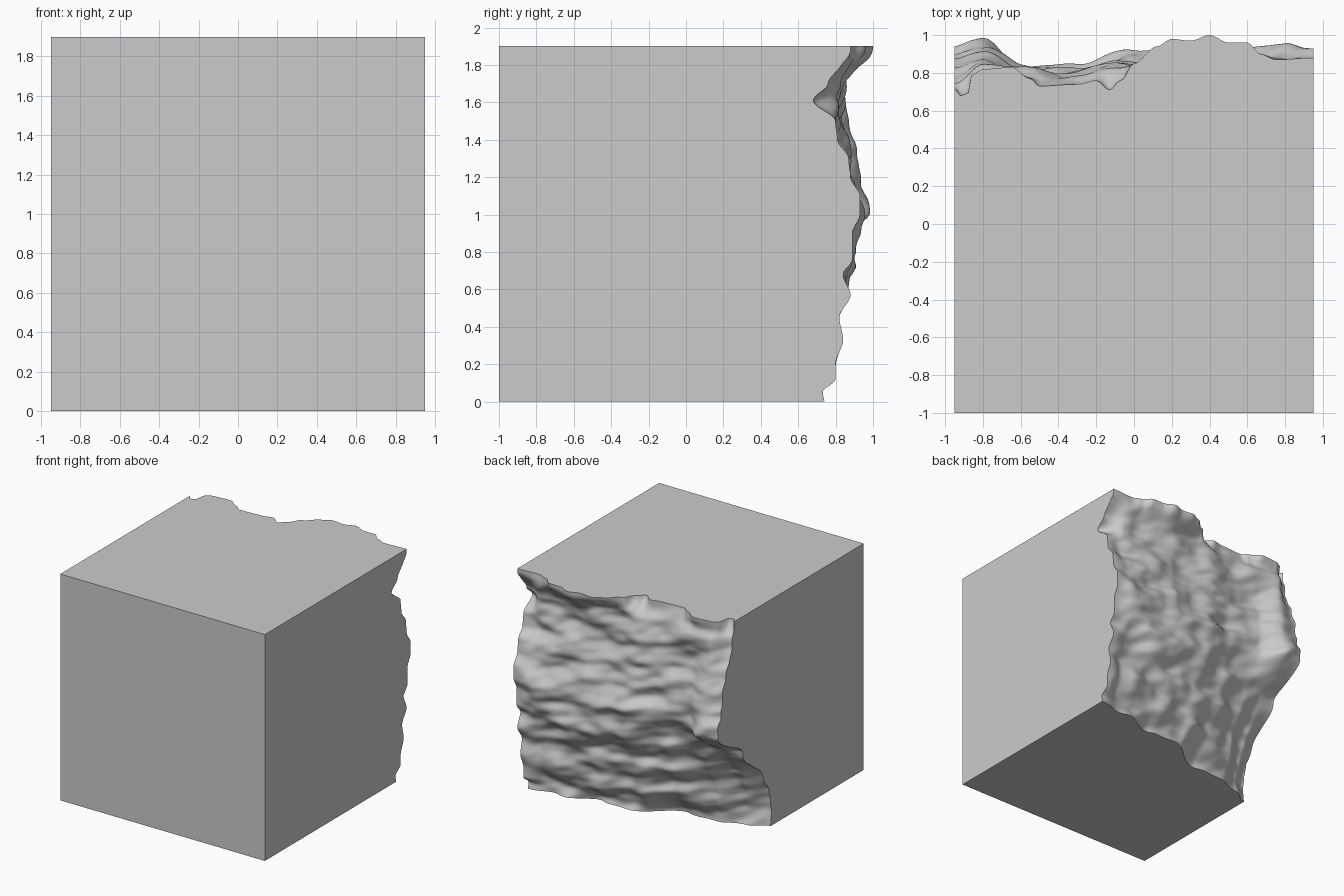
import bpy
import bmesh
from mathutils import Vector, noise

HALF, HEIGHT, STEPS = 0.95, 1.9, 130

# Broad shape of the broken face: depth in hundredths, rows by height, columns by x
COLS = [-0.95, -0.8, -0.6, -0.3, 0, 0.35, 0.7, 0.95]
ROWS = [0, 0.25, 0.5, 0.75, 1, 1.25, 1.5, 1.7, 1.9]
DEPTH = [
    [23, 29, 38, 40, 58, 63, 69, 74],
    [23, 34, 46, 56, 66, 72, 78, 80],
    [38, 44, 54, 66, 73, 78, 81, 83],
    [62, 66, 70, 76, 85, 89, 89, 88],
    [94, 95, 83, 83, 91, 92, 92, 93],
    [89, 92, 83, 82, 85, 86, 86, 87],
    [82, 85, 78, 80, 82, 82, 82, 80],
    [74, 85, 80, 78, 82, 85, 81, 76],
    [71, 82, 80, 74, 85, 99, 90, 88],
]

# Crisp outlines where the broken face meets the top and the +x side
TOP_EDGE = [(-0.95, 72), (-0.92, 68), (-0.88, 69), (-0.86, 79), (-0.8, 82), (-0.65, 83),
            (-0.55, 77), (-0.5, 73), (-0.3, 74), (-0.2, 76), (-0.13, 71), (-0.07, 76),
            (0, 85), (0.12, 94), (0.2, 98), (0.3, 97), (0.4, 100), (0.5, 96), (0.6, 96),
            (0.67, 90), (0.75, 87), (0.95, 88)]
SIDE_EDGE = [(0, 74), (0.05, 73), (0.12, 80), (0.2, 80), (0.33, 84), (0.45, 82),
             (0.57, 88), (0.68, 84), (0.76, 89), (0.9, 89), (1, 93), (1.1, 93), (1.2, 88),
             (1.3, 87), (1.4, 81), (1.5, 80), (1.61, 68), (1.7, 76), (1.8, 82), (1.9, 88)]


def smooth(t):
    t = min(max(t, 0), 1)
    return t * t * (3 - 2 * t)


def sample(keys, values, k):
    """Smooth interpolation through sorted keys."""
    for a, b, u, v in zip(keys, keys[1:], values, values[1:]):
        if k <= b:
            return u + (v - u) * smooth((k - a) / (b - a))
    return values[-1]


def broken_depth(x, z):
    base = sample(ROWS, [sample(COLS, row, x) for row in DEPTH], z) / 100
    # Ripples that run mostly sideways, with finer ones on top
    p = Vector((x * 3.2, 0, z * 6 + x * 1.2))
    rough = base + 0.055 * noise.noise(p) + 0.02 * noise.noise(p * 2.1)
    side = sample(*zip(*SIDE_EDGE), z) / 100
    rough += (side - rough) * smooth(1 - (HALF - x) / 0.16)
    top = sample(*zip(*TOP_EDGE), x) / 100
    return rough + (top - rough) * smooth(1 - (HEIGHT - z) / 0.14)


def build_block():
    bm = bmesh.new()
    n = STEPS
    grid = []
    for j in range(n + 1):
        z = HEIGHT * j / n
        xs = [HALF * (2 * i / n - 1) for i in range(n + 1)]
        grid.append([bm.verts.new((x, broken_depth(x, z), z)) for x in xs])

    # Rough broken face
    for low, high in zip(grid, grid[1:]):
        for i in range(n):
            face = bm.faces.new((low[i + 1], low[i], high[i], high[i + 1]))
            face.smooth = True

    # Flat cut faces closing the block
    bl, br, tr, tl = [bm.verts.new((x, -1, z)) for x, z in
                      ((-HALF, 0), (HALF, 0), (HALF, HEIGHT), (-HALF, HEIGHT))]
    left_col = [row[0] for row in grid]
    right_col = [row[-1] for row in grid]
    flats = [(bl, br, tr, tl),
             [br] + right_col + [tr],
             [tl] + left_col[::-1] + [bl],
             [tl, tr] + grid[-1][::-1],
             [br, bl] + grid[0]]
    for loop in flats:
        face = bm.faces.new(loop)
        for edge in face.edges:
            edge.smooth = False
    bmesh.ops.recalc_face_normals(bm, faces=bm.faces)

    mesh = bpy.data.meshes.new("rock_block")
    bm.to_mesh(mesh)
    bm.free()
    return mesh


cube = bpy.data.objects.get("Cube")
if cube:
    bpy.data.objects.remove(cube)

grey = bpy.data.materials.new("stone_grey")
grey.use_nodes = True
color = (0.6, 0.6, 0.6, 1)
grey.diffuse_color = color
grey.node_tree.nodes["Principled BSDF"].inputs["Base Color"].default_value = color

mesh = build_block()
mesh.materials.append(grey)
block = bpy.data.objects.new("rock_block", mesh)
bpy.context.collection.objects.link(block)
